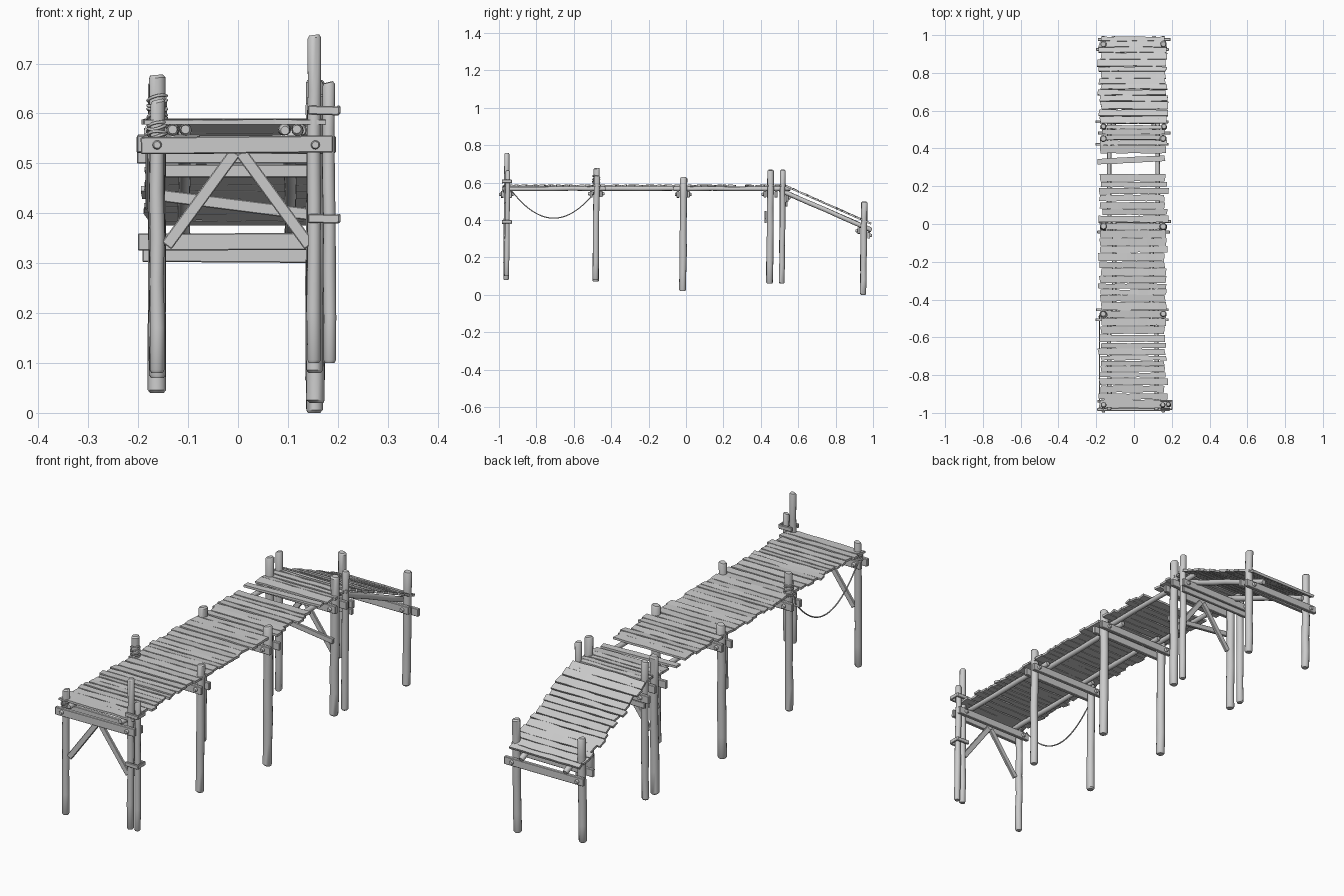
import bpy, bmesh, math, random
from mathutils import Vector, Matrix

if "Cube" in bpy.data.objects:
    bpy.data.objects.remove(bpy.data.objects["Cube"])

random.seed(7)
R = random.uniform
wood = bpy.data.materials.new("weathered grey")
wood.diffuse_color = (0.6, 0.6, 0.6, 1)
wood.use_nodes = True
wood.node_tree.nodes["Principled BSDF"].inputs["Base Color"].default_value = wood.diffuse_color


def finish(name, bm, smooth=False):
    bmesh.ops.recalc_face_normals(bm, faces=bm.faces)
    me = bpy.data.meshes.new(name)
    bm.to_mesh(me)
    bm.free()
    me.materials.append(wood)
    ob = bpy.data.objects.new(name, me)
    bpy.context.collection.objects.link(ob)
    if smooth:
        bpy.ops.object.select_all(action='DESELECT')
        ob.select_set(True)
        bpy.context.view_layer.objects.active = ob
        bpy.ops.object.shade_smooth_by_angle(angle=math.radians(40))
    return ob


def log(name, a, b, r, rings=6, wob=0.0015, slant=0.0, n=12):
    """Round timber from a to b with slight wobble, rounded rims and a slanted top."""
    a, b = Vector(a), Vector(b)
    d = b - a
    q = d.to_track_quat('Z', 'Y').to_matrix()
    L = d.length
    steps = [(0, 0.75), (0.006 / L, 1)]
    steps += [(i / rings, 1 + R(-.06, .06)) for i in range(1, rings)]
    steps += [(1 - 0.006 / L, 1), (1, 0.75)]
    bm = bmesh.new()
    loops = []
    for t, s in steps:
        off = Vector((R(-wob, wob), R(-wob, wob), 0))
        ring = []
        for k in range(n):
            an = 2 * math.pi * k / n
            x, y = r * s * math.cos(an), r * s * math.sin(an)
            z = t * L + (slant * x if t > 0.95 else 0)
            ring.append(bm.verts.new(a + q @ (Vector((x, y, z)) + off)))
        loops.append(ring)
    for p, c in zip(loops, loops[1:]):
        for k in range(n):
            bm.faces.new((p[k], p[(k + 1) % n], c[(k + 1) % n], c[k]))
    bm.faces.new(loops[0])
    bm.faces.new(loops[-1])
    return finish(name, bm, True)


def board(name, a, b, width, thick):
    """Sawn timber running from a to b in a plane of constant y."""
    a, b = Vector(a), Vector(b)
    d = b - a
    x = d.normalized()
    y = Vector((0, 1, 0))
    z = x.cross(y).normalized()
    m = Matrix((x, y, z)).transposed().to_4x4()
    m.translation = (a + b) / 2
    bm = bmesh.new()
    bmesh.ops.create_cube(bm, size=1, matrix=m @ Matrix.Diagonal((d.length, thick, width, 1)))
    bmesh.ops.bevel(bm, geom=bm.edges[:], offset=0.002, segments=1, affect='EDGES')
    return finish(name, bm)


def plank(bm, y0, y1, x0, x1, z0, z1, m, skew=0.0, cuts=7):
    """Rough plank across the deck: wavy long edges, uneven ends."""
    rows = []
    tilt = R(-.0015, .0015)
    for i in range(cuts + 1):
        x = x0 + (x1 - x0) * i / cuts
        a, b = y0 + R(-.002, .002) + skew * x, y1 + R(-.002, .002) + skew * x
        ea, eb = (R(-.005, .005), R(-.005, .005)) if i in (0, cuts) else (0, 0)
        h = R(-.0007, .0007)
        rows.append([bm.verts.new(m @ Vector(p)) for p in (
            (x + ea, a, z0), (x + eb, b, z0),
            (x + eb, b, z1 + h + tilt), (x + ea, a, z1 + h - tilt))])
    for p, c in zip(rows, rows[1:]):
        for k in range(4):
            bm.faces.new((p[k], p[(k + 1) % 4], c[(k + 1) % 4], c[k]))
    bm.faces.new(rows[0])
    bm.faces.new(rows[-1])


def deck(name, y, end, m, holes=()):
    bm = bmesh.new()
    while y < end - 0.012:
        w = min(R(.027, .046), end - y)
        if not any(h0 < y + w / 2 < h1 for h0, h1 in holes):
            plank(bm, y, y + w - R(.002, .006), -.183 + R(-.008, .012),
                  .175 + R(-.014, .006), .578, .588, m)
        y += w
    return bm


def rope(name, pts, r):
    cu = bpy.data.curves.new(name, 'CURVE')
    cu.dimensions = '3D'
    cu.bevel_depth, cu.bevel_resolution, cu.use_fill_caps = r, 2, True
    sp = cu.splines.new('POLY')
    sp.points.add(len(pts) - 1)
    for p, c in zip(sp.points, pts):
        p.co = (*c, 1)
    cu.materials.append(wood)
    ob = bpy.data.objects.new(name, cu)
    bpy.context.collection.objects.link(ob)


# posts: x, y, bottom, top, radius
LX, RX = -.162, .155
POSTS = [(LX, -.96, .08, .63, .015), (RX - .002, -.96, .10, .76, .014), (.182, -.955, .10, .665, .013),
         (LX, -.48, .07, .68, .017), (RX, -.48, .08, .64, .017),
         (LX, -.015, .04, .63, .019), (RX, -.015, .02, .63, .019),
         (LX, .45, .06, .67, .018), (RX, .45, .06, .67, .018),
         (LX, .515, .06, .67, .015), (RX + .004, .515, .06, .67, .015),
         (LX, .95, .04, .50, .017), (RX, .95, 0, .50, .017)]
for x, y, z0, z1, r in POSTS:
    log("post", (x + R(-.002, .002), y - .003, z0), (x, y + .003, z1 - .003), r, slant=R(-.35, .35))

# cross beams clamped to the posts, with bolts
BEAMS = [(-.982, .537, -1), (-.938, .537, 1), (-.507, .54, -1), (-.454, .54, 1),
         (-.043, .537, -1), (.013, .537, 1), (.422, .537, -1), (.482, .537, 0),
         (.541, .518, 1), (.924, .342, -1), (.977, .318, 1)]
for y, z, side in BEAMS:
    sh = R(-.008, .008)
    board("cross_beam", (-.195 + sh, y, z + R(-.002, .002)), (.19 + sh, y, z + R(-.002, .002)), .034, .015)
    if side:
        for x in (LX, RX):
            log("bolt", (x, y, z), (x, y + side * .017, z), .009, rings=2, wob=0)

# stringer logs, overlapping at each post pair
for y0, y1, xs in [(-.985, -.43, (-.131, .119)), (-.54, .04, (-.105, .093)), (-.07, .56, (-.131, .126))]:
    for x in xs:
        log("stringer", (x, y0, .567), (x, y1, .567), .0115)
for x in (-.108, .105):
    log("ramp_stringer", (x, .50, .562), (x, .992, .345), .0125)

# deck planks, with a broken stretch holding one skewed plank
bm = deck("deck", -.972, .525, Matrix(), [(.29, .375)])
plank(bm, .325, .355, -.19, .165, .578, .588, Matrix(), skew=.05)
finish("deck_planks", bm)

# ramp planks
tilt = Matrix.Translation((0, .53, .578)) @ Matrix.Rotation(-.417, 4, 'X') @ Matrix.Translation((0, 0, -.578))
finish("ramp_planks", deck("ramp", 0, .505, tilt))

# diagonal braces on the first and fourth post pairs
for y in (-.962, .452):
    for s in (-1, 1):
        board("brace", (s * .006, y, .522), (s * .143, y, .335), .024, .012)
board("tie_board", (-.165, .425, .437), (.165, .425, .395), .024, .012)
board("lower_beam", (-.18, .538, .485), (.18, .538, .485), .026, .012)

# straps holding the doubled corner post
for z in (.607, .39):
    for y in (-.98, -.935):
        board("strap", (.14, y, z), (.203, y, z - .002), .018, .009)
    board("strap_end", (.198, -.957, z), (.205, -.957, z), .018, .05)

# hanging rope with coils around two left posts
sag = []
for i in range(25):
    t = i / 24
    sag.append((-.183, -.935 + .44 * t, .56 - .02 * t - .14 * 4 * t * (1 - t)))
rope("hanging_rope", sag, .0028)
for y, zc, h, rad in [(-.48, .605, .06, .019), (-.96, .565, .03, .018)]:
    turns = 5
    rope("rope_coil", [(LX + rad * math.cos(a), y + rad * math.sin(a),
                        zc - h / 2 + h * i / (turns * 12) + .004 * math.sin(a * 1.3))
                       for i in range(turns * 12 + 1) for a in [i * math.pi / 6]], .003)
rope("rope_tail", [(-.183, -.495, .54), (-.186, -.49, .565), (-.18, -.482, .58)], .0028)
